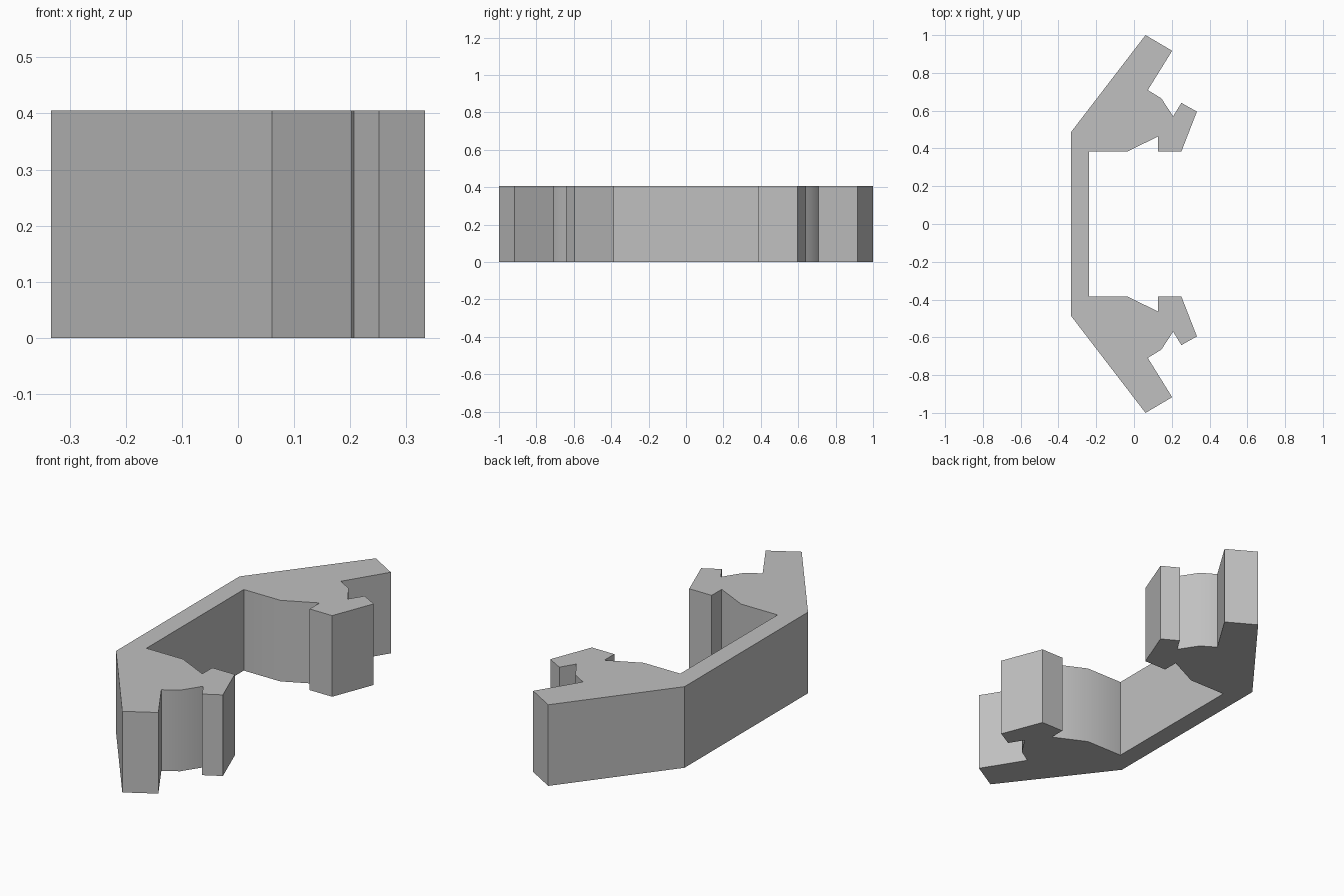
import bpy, bmesh, math

cube = bpy.data.objects.get("Cube")
if cube:
    bpy.data.objects.remove(cube, do_unlink=True)

HEIGHT = 0.405

# Plain grey material
grey = bpy.data.materials.new("plain grey")
grey.use_nodes = True
colour = (0.53, 0.53, 0.53, 1)
grey.diffuse_color = colour
grey.node_tree.nodes["Principled BSDF"].inputs["Base Color"].default_value = colour

# Outline of one end of the clip, from the outer spine corner to the inner one
half = [
    (-0.333, 0.487), (0.061, 1.0), (0.202, 0.917),           # outer arm
    (0.073, 0.709), (0.145, 0.665), (0.207, 0.57),           # rounded notch
    (0.251, 0.641), (0.333, 0.595), (0.251, 0.384),          # hooked tip
    (0.127, 0.384), (0.127, 0.463),                          # step behind tip
    (-0.035, 0.384), (-0.237, 0.384),                        # inner shoulder
]
outline = half + [(x, -y) for x, y in reversed(half)]

# Extrude the mirrored outline into the clip body
bm = bmesh.new()
base = bm.faces.new([bm.verts.new((x, y, 0)) for x, y in outline])
top = bmesh.ops.extrude_face_region(bm, geom=[base], use_keep_orig=True)
bmesh.ops.translate(bm, vec=(0, 0, HEIGHT),
                    verts=[v for v in top["geom"] if isinstance(v, bmesh.types.BMVert)])
bmesh.ops.recalc_face_normals(bm, faces=bm.faces)
mesh = bpy.data.meshes.new("clip_bracket")
bm.to_mesh(mesh)
bm.free()
mesh.materials.append(grey)

clip = bpy.data.objects.new("clip_bracket", mesh)
bpy.context.collection.objects.link(clip)

# Soft shading over the shallow bends only
bpy.ops.object.select_all(action="DESELECT")
clip.select_set(True)
bpy.context.view_layer.objects.active = clip
bpy.ops.object.shade_smooth_by_angle(angle=math.radians(30))
